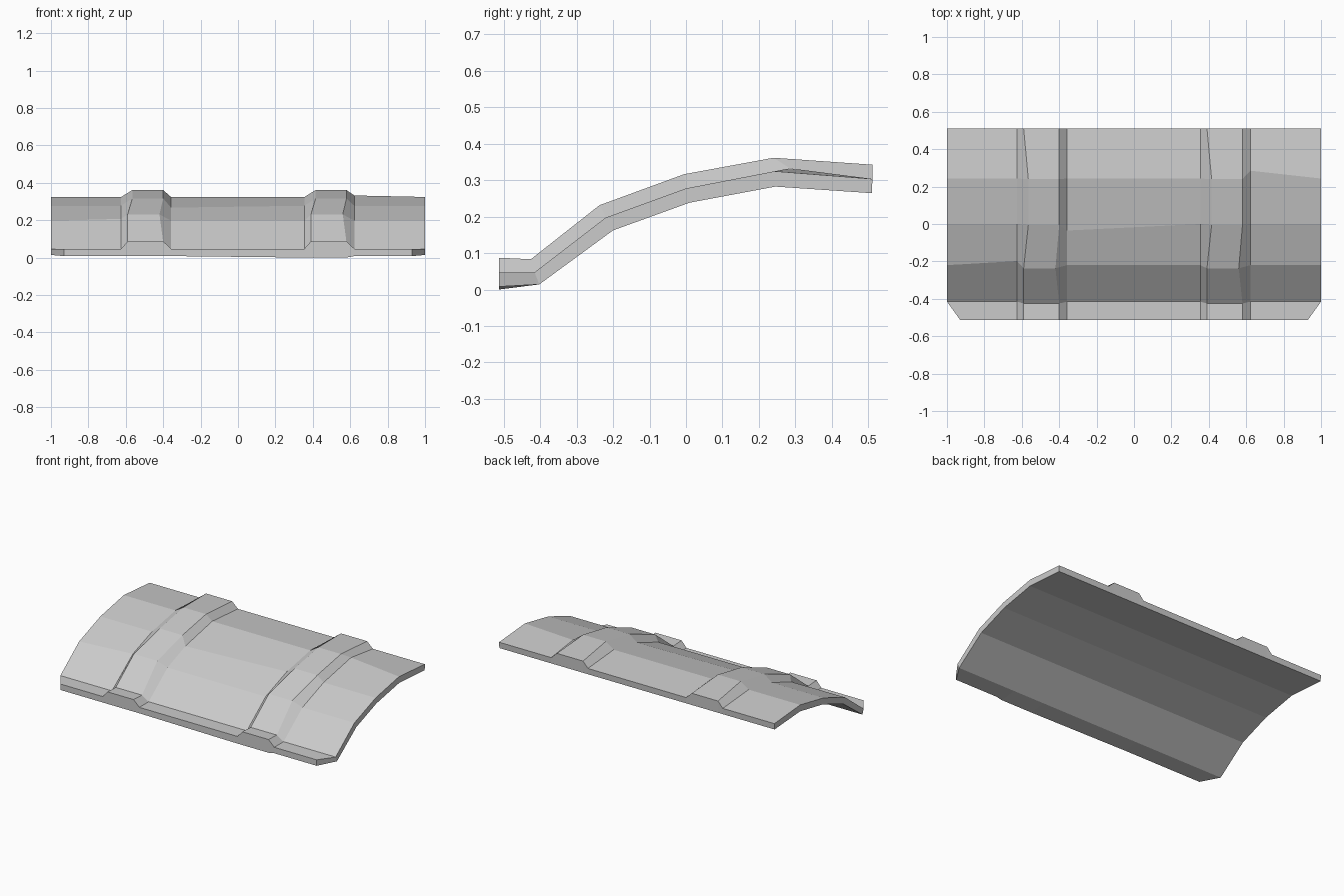
import bpy, bmesh

if "Cube" in bpy.data.objects:
    bpy.data.objects.remove(bpy.data.objects["Cube"])

# Cross-section rows (y, z), front to back
UNDER = [(-0.512, 0.008), (-0.402, 0.014), (-0.20, 0.162), (0.01, 0.238), (0.245, 0.282), (0.509, 0.264)]
PANEL = [(-0.512, 0.047), (-0.415, 0.047), (-0.22, 0.197), (0.0, 0.277), (0.243, 0.324), (0.511, 0.303)]
RIB = [(-0.512, 0.087), (-0.425, 0.083), (-0.237, 0.231), (-0.005, 0.316), (0.24, 0.361), (0.511, 0.342)]

# Rib crest edges wander slightly from row to row
CREST_L = [-0.59, -0.59, -0.59, -0.565, -0.565, -0.59]
CREST_R = [-0.40, -0.40, -0.42, -0.40, -0.40, -0.40]
RIB_SHIFT = 0.98

# Stations across the width: (x per row, profile)
stations = [([-0.93] + [-1.0] * 5, PANEL)]
for s in (0.0, RIB_SHIFT):
    stations += [
        ([-0.625 + s] * 6, PANEL),
        ([x + s for x in CREST_L], RIB),
        ([x + s for x in CREST_R], RIB),
        ([-0.358 + s] * 6, PANEL),
    ]
stations.append(([0.93] + [1.0] * 5, PANEL))

# Small irregularities of the panel creases: (station, row) -> (y, z)
NUDGE = {(1, 2): (-0.198, 0.207), (4, 3): (-0.035, 0.267), (8, 4): (0.285, 0.332)}
# Slight sag of the lower front edge under the right rib
SAG = {(i, 0): (-0.512, 0.0) for i in (5, 6, 7)}

bm = bmesh.new()
top, bottom = [], []
for i, (xs, profile) in enumerate(stations):
    top.append([bm.verts.new((x, *NUDGE.get((i, j), profile[j]))) for j, x in enumerate(xs)])
    bottom.append([bm.verts.new((x, *SAG.get((i, j), UNDER[j]))) for j, x in enumerate(xs)])

# Upper skin, underside, front and back walls
n, m = len(stations), len(PANEL)
for i in range(n - 1):
    for j in range(m - 1):
        for g in (top, bottom):
            bm.faces.new((g[i][j], g[i + 1][j], g[i + 1][j + 1], g[i][j + 1]))
    for j in (0, m - 1):
        bm.faces.new((top[i][j], top[i + 1][j], bottom[i + 1][j], bottom[i][j]))
# End walls
for i in (0, n - 1):
    for j in range(m - 1):
        bm.faces.new((top[i][j], top[i][j + 1], bottom[i][j + 1], bottom[i][j]))

bmesh.ops.recalc_face_normals(bm, faces=bm.faces)
mesh = bpy.data.meshes.new("ribbed_curved_panel")
bm.to_mesh(mesh)
bm.free()
obj = bpy.data.objects.new("ribbed_curved_panel", mesh)
bpy.context.collection.objects.link(obj)
